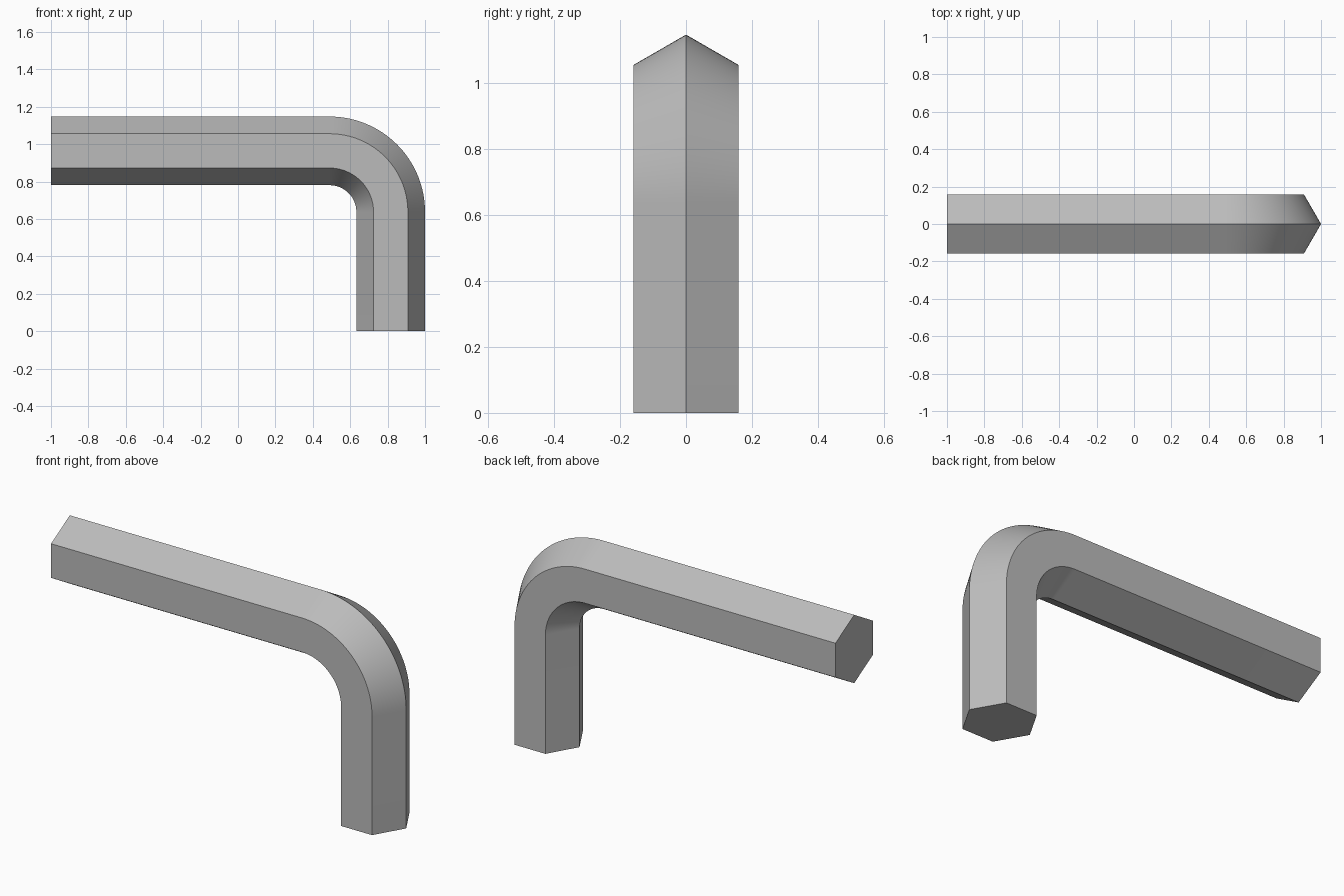
import bpy
import bmesh
from math import sin, cos, pi, radians
from mathutils import Vector

cube = bpy.data.objects.get("Cube")
if cube:
    bpy.data.objects.remove(cube, do_unlink=True)

RADIUS = 0.1835          # hexagon corner radius
BEND = 0.327             # centreline bend radius
CENTRE = Vector((0.4895, 0, 0.637))
STEPS = 32

# Plain steel colour
steel = bpy.data.materials.new("grey_steel")
steel.use_nodes = True
colour = (0.5, 0.5, 0.5, 1)
steel.diffuse_color = colour
steel.node_tree.nodes["Principled BSDF"].inputs["Base Color"].default_value = colour

bm = bmesh.new()


def hexagon(centre, outward):
    """Ring of six corners, one pointing away from the bend centre."""
    side = Vector((0, 1, 0))
    return [bm.verts.new(centre + RADIUS * (cos(i * pi / 3) * outward + sin(i * pi / 3) * side))
            for i in range(6)]


# Long arm end, bend, short arm end
up, right = Vector((0, 0, 1)), Vector((1, 0, 0))
rings = [hexagon(Vector((-1, 0, CENTRE.z + BEND)), up)]
for step in range(STEPS + 1):
    angle = pi / 2 * (1 - step / STEPS)
    outward = cos(angle) * right + sin(angle) * up
    rings.append(hexagon(CENTRE + BEND * outward, outward))
rings.append(hexagon(Vector((CENTRE.x + BEND, 0, 0)), right))

# Side walls and flat end caps
for a, b in zip(rings, rings[1:]):
    for i in range(6):
        j = (i + 1) % 6
        bm.faces.new((a[i], a[j], b[j], b[i]))
bm.faces.new(rings[0])
bm.faces.new(rings[-1])
bmesh.ops.recalc_face_normals(bm, faces=bm.faces)

mesh = bpy.data.meshes.new("hex_key")
bm.to_mesh(mesh)
bm.free()
mesh.materials.append(steel)
key = bpy.data.objects.new("hex_key", mesh)
bpy.context.collection.objects.link(key)

# Smooth bend with crisp hexagon edges
bpy.ops.object.select_all(action="DESELECT")
key.select_set(True)
bpy.context.view_layer.objects.active = key
bpy.ops.object.shade_smooth_by_angle(angle=radians(30))
